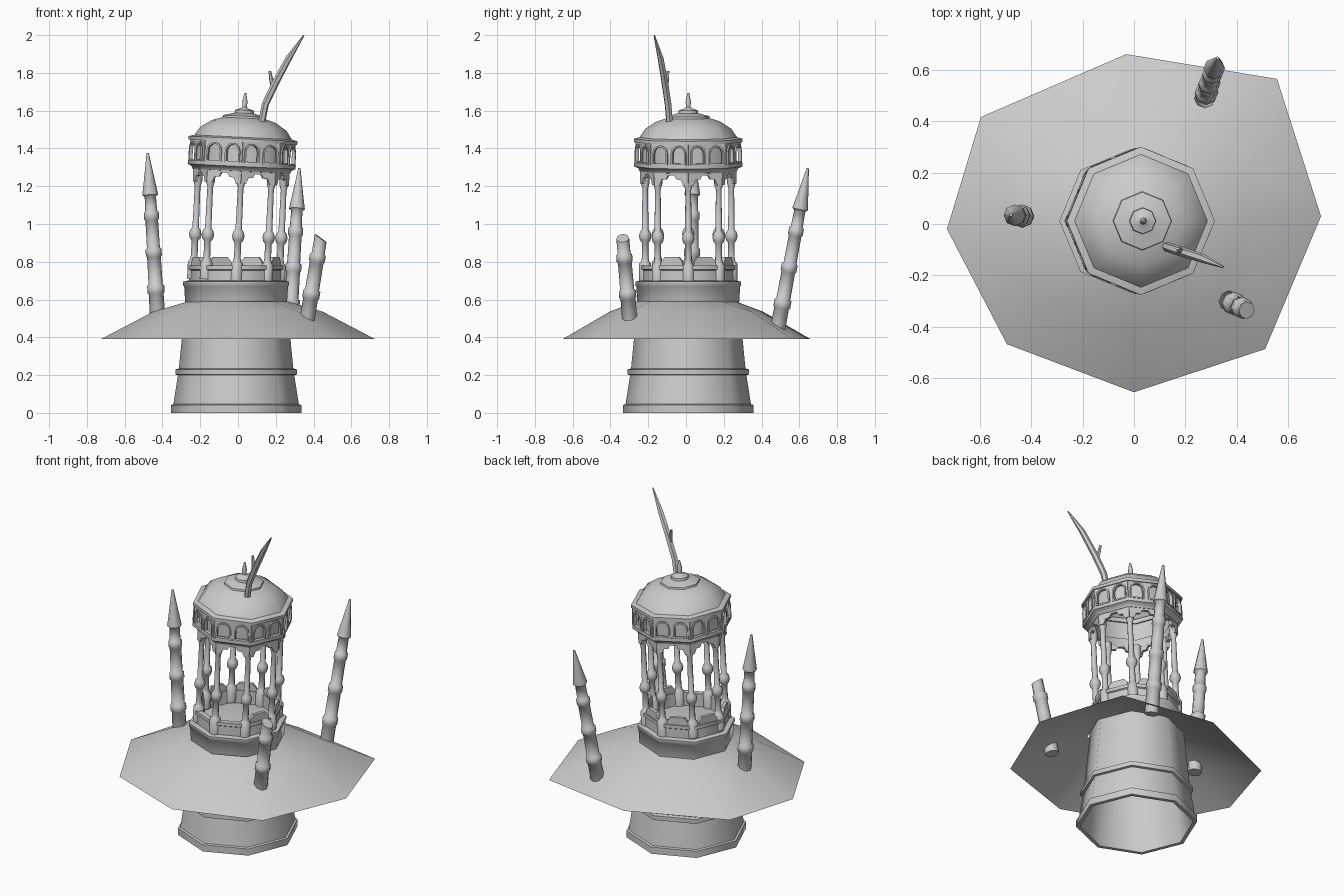
import bpy, bmesh, math
from math import sin, cos, pi, radians
from mathutils import Matrix, Vector

cube = bpy.data.objects.get("Cube")
if cube:
    bpy.data.objects.remove(cube)

GREY = (0.6, 0.6, 0.6, 1)
stone = bpy.data.materials.new("grey_stone")
stone.use_nodes = True
stone.diffuse_color = GREY
stone.node_tree.nodes["Principled BSDF"].inputs["Base Color"].default_value = GREY

BASE = Matrix.Translation((-0.01, 0.012, 0))
# The pavilion leans slightly above its drum
LEAN = (Matrix.Translation((-0.01, 0.012, 0.7)) @ Matrix.Rotation(radians(2.8), 4, 'Y')
        @ Matrix.Translation((0, 0, -0.7)))


def finish(name, bm, matrix=BASE, angle=50):
    bmesh.ops.recalc_face_normals(bm, faces=bm.faces[:])
    bm.transform(matrix)
    mesh = bpy.data.meshes.new(name)
    bm.to_mesh(mesh)
    bm.free()
    mesh.materials.append(stone)
    mesh.shade_smooth()
    mesh.set_sharp_from_angle(angle=radians(angle))
    obj = bpy.data.objects.new(name, mesh)
    bpy.context.collection.objects.link(obj)
    return obj


def lathe_into(bm, profile, sides=8, closed=False, offset=(0, 0)):
    rings = []
    for r, z in profile:
        count = sides if r > 0 else 1
        rings.append([bm.verts.new((offset[0] + r * cos(2 * pi * k / sides),
                                    offset[1] + r * sin(2 * pi * k / sides), z))
                      for k in range(count)])
    pairs = list(zip(rings, rings[1:]))
    if closed:
        pairs.append((rings[-1], rings[0]))
    for a, b in pairs:
        for k in range(sides):
            j = (k + 1) % sides
            quad = [a[k % len(a)], a[j % len(a)], b[j % len(b)], b[k % len(b)]]
            bm.faces.new(list(dict.fromkeys(quad)))
    return rings


def lathe(name, profile, matrix=BASE, **kw):
    bm = bmesh.new()
    lathe_into(bm, profile, **kw)
    return finish(name, bm, matrix)


def thicken(bm, faces, depth, matrix):
    # Extrude faces outwards along local x, then place them
    out = bmesh.ops.extrude_face_region(bm, geom=faces, use_keep_orig=True)
    new = [g for g in out["geom"] if isinstance(g, bmesh.types.BMVert)]
    bmesh.ops.translate(bm, verts=new, vec=(depth, 0, 0))
    verts = set(new) | {v for f in faces for v in f.verts}
    bmesh.ops.transform(bm, verts=list(verts), matrix=matrix)


def panel(bm, outline, depth, matrix):
    face = bm.faces.new([bm.verts.new((0, u, z)) for u, z in outline])
    thicken(bm, [face], depth, matrix)


def frame(bm, outer, inner, depth, matrix):
    a = [bm.verts.new((0, u, z)) for u, z in outer]
    b = [bm.verts.new((0, u, z)) for u, z in inner]
    n = len(a)
    faces = [bm.faces.new((a[i], a[(i + 1) % n], b[(i + 1) % n], b[i])) for i in range(n)]
    thicken(bm, faces, depth, matrix)


def side(k, radius, shift=0):
    # Middle of octagon side k: local x points out, local y runs along the side
    return (Matrix.Rotation(radians(22.5 + 45 * k), 4, 'Z')
            @ Matrix.Translation((radius * cos(pi / 8), shift, 0)))


# Hollow tower base with two raised bands
lathe("tower_base", [(.345, 0), (.345, .042), (.332, .046), (.308, .2), (.322, .203),
                     (.322, .23), (.303, .235), (.268, .59), (.25, .59), (.322, 0)], closed=True)

# Wide uneven brim
rim = [(.727, .03), (.556, .564), (-.03, .66), (-.595, .416),
       (-.727, -.02), (-.494, -.467), (0, -.654), (.51, -.486)]
bm = bmesh.new()
loops = [[bm.verts.new((x, y, .39)) for x, y in rim],
         [bm.verts.new((x * .62, y * .62, .535)) for x, y in rim],
         [bm.verts.new((.265 * cos(k * pi / 4), .265 * sin(k * pi / 4), .59)) for k in range(8)]]
for lo, hi in zip(loops, loops[1:]):
    for k in range(8):
        bm.faces.new((lo[k], lo[k - 7], hi[k - 7], hi[k]))
finish("brim", bm, Matrix())

# Drum, floor and parapet
lathe("drum", [(.268, .56), (.275, .67), (.28, .675), (.28, .695), (.258, .7), (0, .7)])
lathe("parapet", [(.25, .69), (.25, .755), (.258, .76), (.258, .78), (.222, .78), (.222, .69)],
      closed=True)
bm = bmesh.new()
hump = [(-.065, .77), (.065, .77), (.06, .8), (.04, .825), (-.04, .825), (-.06, .8)]
for k in (0, 1, 2, 3, 4, 7):
    panel(bm, hump, .02, side(k, .228))
finish("parapet_humps", bm, BASE, 30)

# Eight columns with pedestals, beads and capitals
bm = bmesh.new()
column = [(0, .7), (.032, .7), (.032, .79), (.022, .8), (.018, .82), (.017, .9), (.028, .915),
          (.033, .935), (.028, .957), (.017, .972), (.015, 1.19), (.024, 1.22), (.024, 1.28)]
for k in range(8):
    a = k * pi / 4
    lathe_into(bm, column, offset=(.228 * cos(a), .228 * sin(a)))
finish("columns", bm, LEAN)

# Stepped fringe between the column heads
half = [(.096, 1.215), (.068, 1.215), (.055, 1.245), (.03, 1.247), (.018, 1.268)]
fringe = [(-u, z) for u, z in half] + half[::-1] + [(.098, 1.295), (-.098, 1.295)]
bm = bmesh.new()
for k in range(8):
    panel(bm, fringe, .018, side(k, .236))
finish("fringe", bm, LEAN, 30)

# Gallery floor, inner wall and cornice
lathe("gallery_floor", [(.235, 1.275), (.258, 1.28), (.265, 1.295), (.286, 1.305),
                        (.286, 1.325), (.235, 1.325)], LEAN, closed=True)
lathe("gallery_wall", [(.25, 1.3), (.25, 1.46)], LEAN)
lathe("cornice", [(.24, 1.434), (.288, 1.434), (.288, 1.452), (.262, 1.46), (.24, 1.46)],
      LEAN, closed=True)


# Arcade of two arched bays on each side
def arch(r, sill, spring):
    turn = [pi - i * pi / 6 for i in range(7)]
    return ([(0, sill), (-r, sill)] + [(r * cos(t), spring + r * sin(t)) for t in turn]
            + [(r, sill)])


def bay_border(w, sill, spring, top):
    pts = [(0, sill), (-w, sill), (-w, spring)]
    pts += [(w * max(-1, min(1, 1.5 * cos(pi - i * pi / 6))), top) for i in range(1, 6)]
    return pts + [(w, spring), (w, sill)]


bm = bmesh.new()
for k in range(8):
    for shift in (-.053, .053):
        spot = side(k, .268, shift)
        frame(bm, bay_border(.053, 1.32, 1.385, 1.438), arch(.034, 1.332, 1.385), .012, spot)
        frame(bm, arch(.043, 1.324, 1.385), arch(.034, 1.332, 1.385), .02, spot)
finish("arcade", bm, LEAN, 30)

# Dome with stepped cap and finial
lathe("dome", [(.262, 1.455), (.228, 1.505), (.17, 1.543), (.11, 1.563)], LEAN)
lathe("dome_cap", [(.115, 1.558), (.112, 1.572), (.052, 1.588), (.05, 1.603), (.022, 1.612),
                   (.012, 1.62), (.014, 1.65), (.005, 1.695), (0, 1.695)], LEAN)


# Leaning minarets
def minaret(name, foot, top, cone):
    foot, top = Vector(foot), Vector(top)
    length = (top - foot).length
    shaft = length - (.22 if cone else 0)
    prof = [(0, -.06), (.041, -.06)]
    step = .195
    z = .11
    while z < shaft - .03:
        r = .041 - .009 * z / .6
        prof += [(r, z - .025), (r + .006, z - .018), (r + .006, z + .018), (r - .002, z + .025)]
        z += step
    if cone:
        prof += [(.03, shaft - .01), (.042, shaft), (.022, shaft + .12), (.006, length), (0, length)]
    else:
        prof += [(.034, shaft), (0, shaft)]
    bm = bmesh.new()
    rings = lathe_into(bm, prof)
    if not cone:
        # Slanted break
        for v in rings[-2]:
            v.co.z -= v.co.x * .5
    turn = Vector((0, 0, 1)).rotation_difference(top - foot).to_matrix().to_4x4()
    finish(name, bm, Matrix.Translation(foot) @ turn)


minaret("right_minaret", (-.428, .03, .545), (-.478, .035, 1.375), True)
minaret("back_minaret", (.275, .49, .47), (.325, .645, 1.295), True)
minaret("broken_front_minaret", (.37, -.3, .52), (.438, -.335, .925), False)


# Bent branch growing from the dome, with a twig
def tube(name, points):
    curve = bpy.data.curves.new(name, 'CURVE')
    curve.dimensions = '3D'
    curve.bevel_depth = 1
    curve.bevel_resolution = 1
    curve.use_fill_caps = True
    line = curve.splines.new('POLY')
    line.points.add(len(points) - 1)
    for p, (x, y, z, r) in zip(line.points, points):
        p.co = (x, y, z, 1)
        p.radius = r
    temp = bpy.data.objects.new(name + "_path", curve)
    mesh = bpy.data.meshes.new_from_object(temp)
    bpy.data.objects.remove(temp)
    bm = bmesh.new()
    bm.from_mesh(mesh)
    bpy.data.meshes.remove(mesh)
    finish(name, bm, Matrix())


tube("branch", [(.12, -.085, 1.51, .018), (.145, -.095, 1.635, .019), (.2, -.112, 1.75, .019),
                (.27, -.135, 1.88, .017), (.348, -.168, 1.998, .004)])
tube("twig", [(.185, -.108, 1.72, .012), (.176, -.1, 1.765, .011), (.168, -.095, 1.81, .007)])
